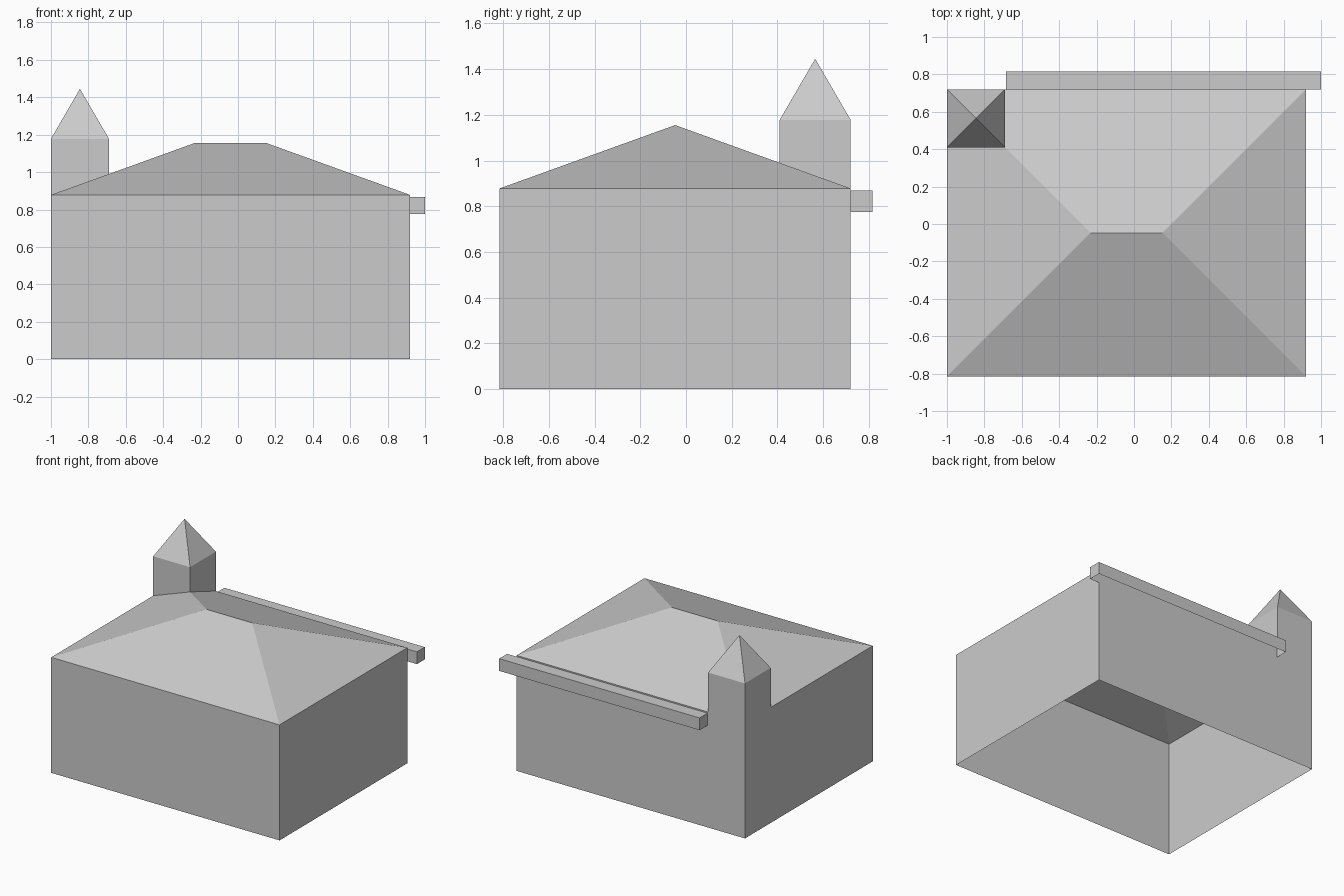
import bpy
import bmesh

cube = bpy.data.objects.get("Cube")
if cube:
    bpy.data.objects.remove(cube, do_unlink=True)

grey = bpy.data.materials.new("light_grey")
grey.use_nodes = True
colour = (0.6, 0.6, 0.6, 1)
grey.diffuse_color = colour
grey.node_tree.nodes["Principled BSDF"].inputs["Base Color"].default_value = colour


def add_object(name, bm):
    bmesh.ops.recalc_face_normals(bm, faces=bm.faces)
    mesh = bpy.data.meshes.new(name)
    bm.to_mesh(mesh)
    bm.free()
    mesh.materials.append(grey)
    obj = bpy.data.objects.new(name, mesh)
    bpy.context.collection.objects.link(obj)
    return obj


def rectangle(bm, x, y, z):
    corners = [(x[0], y[0]), (x[1], y[0]), (x[1], y[1]), (x[0], y[1])]
    return [bm.verts.new((cx, cy, z)) for cx, cy in corners]


def open_box(name, x, y, z, lid=False):
    """Four thin walls, open below, with an optional flat lid."""
    bm = bmesh.new()
    low, high = rectangle(bm, x, y, z[0]), rectangle(bm, x, y, z[1])
    for i in range(4):
        j = (i + 1) % 4
        bm.faces.new((low[i], low[j], high[j], high[i]))
    if lid:
        bm.faces.new(high)
    return add_object(name, bm)


def hip_roof(name, x, y, eave, top):
    """Four equal slopes meeting in a ridge along x, or in a point on a square."""
    bm = bmesh.new()
    a, b, c, d = rectangle(bm, x, y, eave)
    run = (y[1] - y[0]) / 2
    mid = y[0] + run
    left = bm.verts.new((x[0] + run, mid, top))
    is_square = abs(x[1] - x[0] - 2 * run) < 0.01
    right = left if is_square else bm.verts.new((x[1] - run, mid, top))
    ridge = [left] if is_square else [right, left]
    bm.faces.new([a, b] + ridge)
    bm.faces.new([c, d] + ridge[::-1])
    bm.faces.new((b, c, right))
    bm.faces.new((d, a, left))
    return add_object(name, bm)


# Main house
house_x, house_y, eave = (-1, 0.92), (-0.815, 0.72), 0.878
open_box("house_walls", house_x, house_y, (0, eave))
hip_roof("house_roof", house_x, house_y, eave, 1.155)

# Corner turret rising from the back right eaves
turret_x, turret_y, turret_top = (-1, -0.69), (0.41, 0.72), 1.178
open_box("turret_walls", turret_x, turret_y, (eave, turret_top))
hip_roof("turret_roof", turret_x, turret_y, turret_top, 1.445)

# Ledge along the back wall
open_box("back_ledge", (-0.685, 1), (0.72, 0.815), (0.775, 0.868), lid=True)
